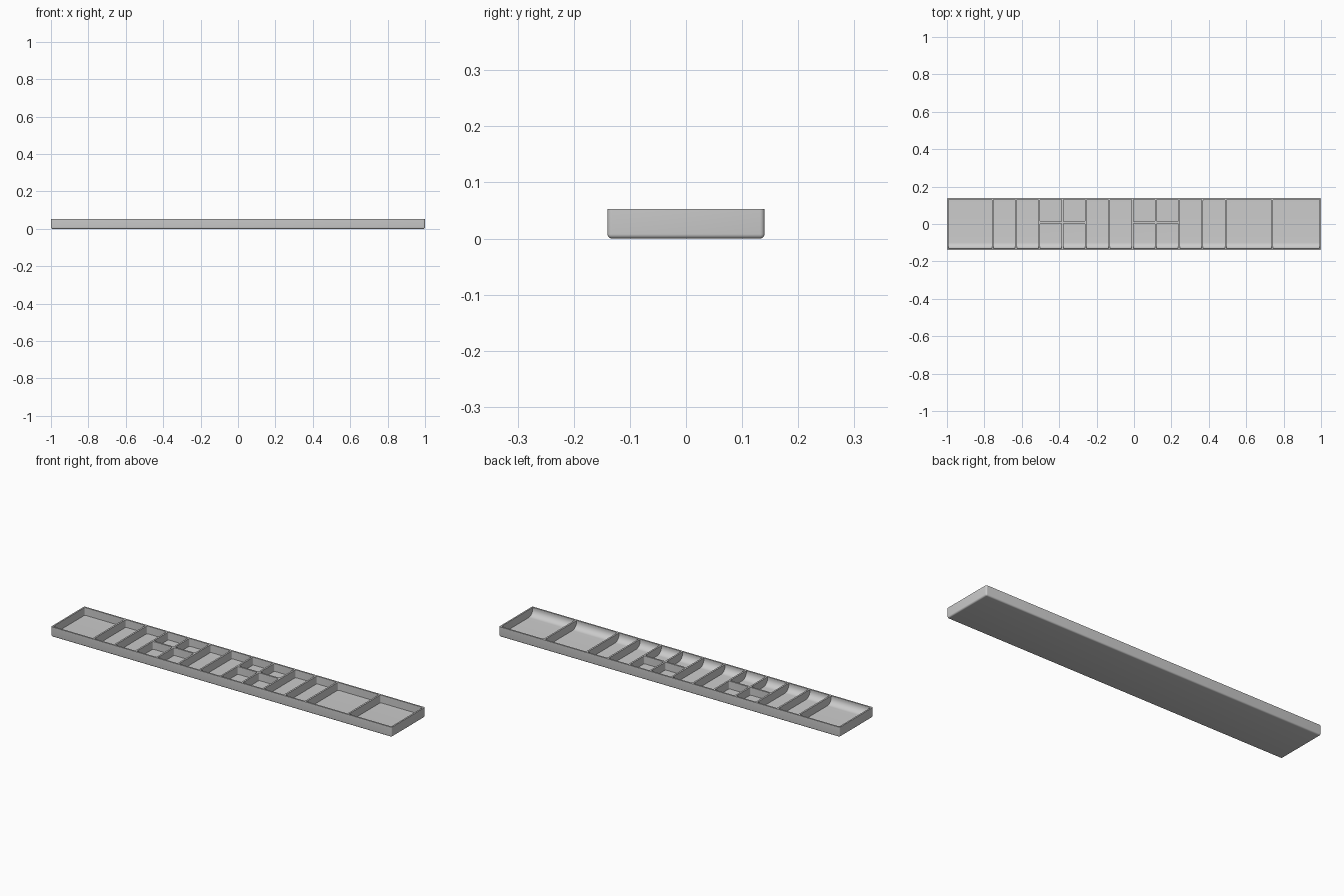
import bpy, bmesh, math

if "Cube" in bpy.data.objects:
    bpy.data.objects.remove(bpy.data.objects["Cube"])

L, W, H = 2.0, 0.28, 0.053      # outer size
WALL, FLOOR, R = 0.008, 0.012, 0.008
SCOOP = 0.034                   # radius of the finger scoop at the front
PITCH, DIV = 0.1246, 0.009      # compartment pitch, divider thickness
TOP = H + 0.03                  # cutters reach above the rim

mat = bpy.data.materials.new("light grey plastic")
mat.diffuse_color = (0.6, 0.6, 0.6, 1)
mat.use_nodes = True
mat.node_tree.nodes["Principled BSDF"].inputs["Base Color"].default_value = mat.diffuse_color


def bevel(bm, edges, width, segs):
    bmesh.ops.bevel(bm, geom=edges, offset=width, segments=segs,
                    profile=0.5, affect='EDGES')


def make_object(name, bm):
    bmesh.ops.recalc_face_normals(bm, faces=bm.faces[:])
    me = bpy.data.meshes.new(name)
    bm.to_mesh(me)
    bm.free()
    ob = bpy.data.objects.new(name, me)
    bpy.context.collection.objects.link(ob)
    return ob


def pocket(x0, x1, y0, y1, scoop, index):
    """Cutter for one compartment: a y-z profile extruded along x."""
    prof = [(y1, FLOOR), (y1, TOP), (y0, TOP)]
    if scoop:
        n = 10
        for i in range(n + 1):
            a = math.pi + math.pi / 2 * i / n
            prof.append((y0 + SCOOP + SCOOP * math.cos(a),
                         FLOOR + SCOOP + SCOOP * math.sin(a)))
    else:
        prof.append((y0, FLOOR))
    bm = bmesh.new()
    face = bm.faces.new([bm.verts.new((x0, y, z)) for y, z in prof])
    ext = bmesh.ops.extrude_face_region(bm, geom=[face])
    for v in ext['geom']:
        if isinstance(v, bmesh.types.BMVert):
            v.co.x = x1
    bmesh.ops.recalc_face_normals(bm, faces=bm.faces[:])
    # round the upright corners away from the scoop
    upright = []
    for e in bm.edges:
        a, b = e.verts
        if abs(a.co.z - b.co.z) > 0.04 and abs(a.co.y - b.co.y) < 1e-6:
            if a.co.y > y1 - 1e-4 or not scoop:
                upright.append(e)
    bevel(bm, upright, 0.006, 4)
    return make_object("pocket_cutter_%d" % index, bm)


# tray body: block with rounded uprights and bottom edge
bm = bmesh.new()
bmesh.ops.create_cube(bm, size=1)
for v in bm.verts:
    v.co = (v.co.x * L, v.co.y * W, (v.co.z + 0.5) * H)
bevel(bm, [e for e in bm.edges if not all(v.co.z > H - 1e-5 for v in e.verts)], R, 5)
tray = make_object("divided_tray", bm)
tray.data.materials.append(mat)

# compartments
slots = [0, 2, 3, 4, 5, 6, 7, 8, 9, 10, 11, 12, 14, 16]
split = {4, 5, 8, 9}            # columns divided into front and back
front, back, mid = -W / 2 + WALL, W / 2 - WALL, 0.008
cutters = []
for s, e in zip(slots, slots[1:]):
    x0 = -L / 2 + WALL if s == 0 else -1.005 + s * PITCH + DIV / 2
    x1 = L / 2 - WALL if e == 16 else -1.005 + e * PITCH - DIV / 2
    if s in split:
        cutters.append(pocket(x0, x1, front, mid - DIV / 2, True, len(cutters)))
        cutters.append(pocket(x0, x1, mid + DIV / 2, back, False, len(cutters)))
    else:
        cutters.append(pocket(x0, x1, front, back, True, len(cutters)))

for c in cutters:
    c.hide_render = True
    m = tray.modifiers.new("cut", 'BOOLEAN')
    m.operation = 'DIFFERENCE'
    m.solver = 'EXACT'
    m.object = c

# apply the cuts and drop the cutters
bpy.context.view_layer.update()
dg = bpy.context.evaluated_depsgraph_get()
cut_mesh = bpy.data.meshes.new_from_object(tray.evaluated_get(dg))
tray.modifiers.clear()
tray.data = cut_mesh
tray.data.materials.clear()
tray.data.materials.append(mat)
for p in tray.data.polygons:
    p.material_index = 0
for c in cutters:
    bpy.data.objects.remove(c, do_unlink=True)

bpy.ops.object.select_all(action='DESELECT')
tray.select_set(True)
bpy.context.view_layer.objects.active = tray
bpy.ops.object.shade_smooth_by_angle(angle=math.radians(30))
